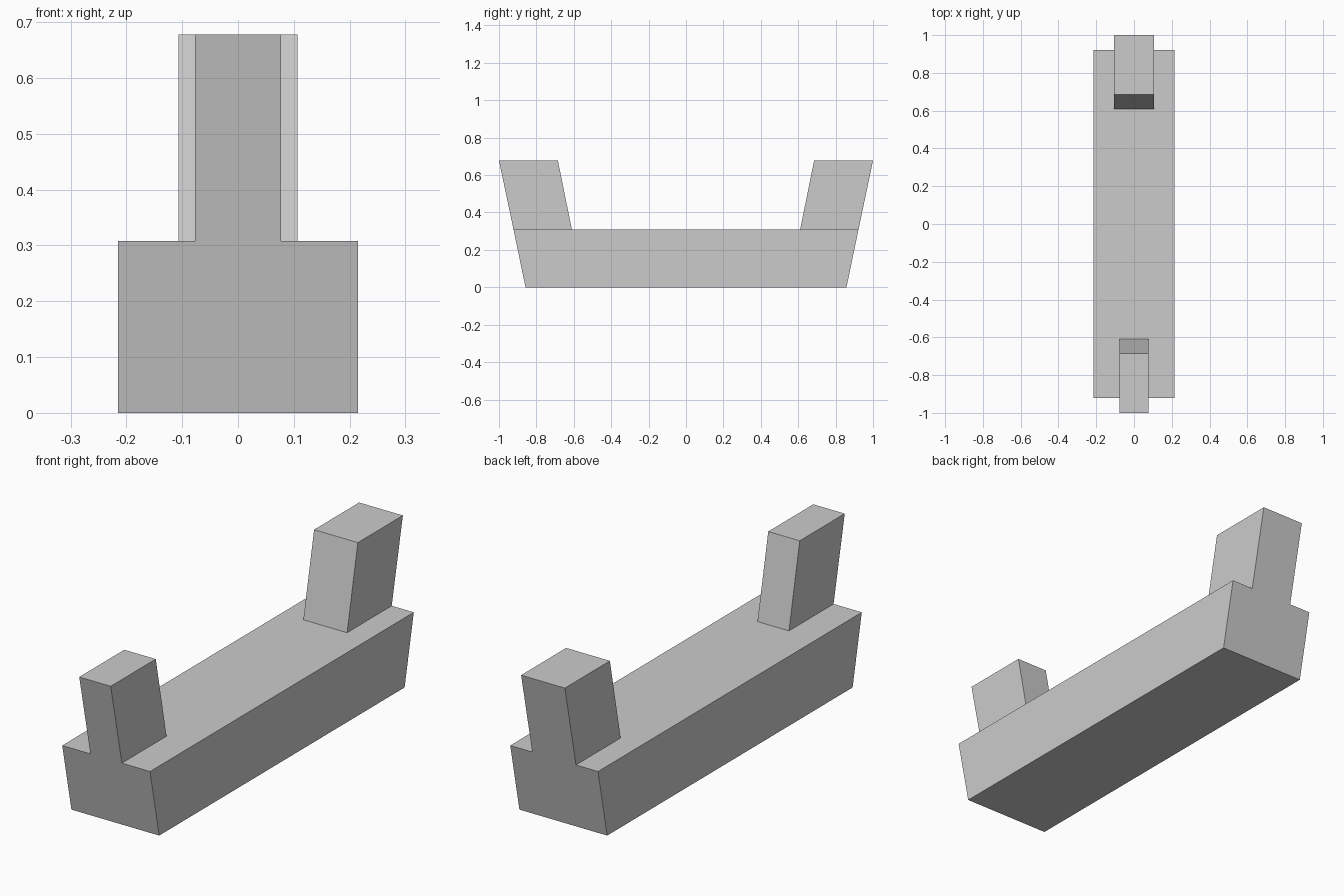
import bpy
import bmesh

cube = bpy.data.objects.get("Cube")
if cube:
    bpy.data.objects.remove(cube, do_unlink=True)

grey = bpy.data.materials.new("plain_grey")
grey.use_nodes = True
colour = (0.6, 0.6, 0.6, 1)
grey.diffuse_color = colour
grey.node_tree.nodes["Principled BSDF"].inputs["Base Color"].default_value = colour

DECK, TOP = 0.308, 0.678      # heights of the beam top and post tops
FOOT, DECK_END = 0.858, 0.922  # beam half lengths at bottom and top


def extruded_profile(name, profile, half_width):
    """Extrude a side profile of (y, z) points across x."""
    bm = bmesh.new()
    face = bm.faces.new([bm.verts.new((-half_width, y, z)) for y, z in profile])
    grown = bmesh.ops.extrude_face_region(bm, geom=[face])["geom"]
    verts = [g for g in grown if isinstance(g, bmesh.types.BMVert)]
    bmesh.ops.translate(bm, verts=verts, vec=(2 * half_width, 0, 0))
    bmesh.ops.recalc_face_normals(bm, faces=bm.faces)
    mesh = bpy.data.meshes.new(name)
    bm.to_mesh(mesh)
    bm.free()
    mesh.materials.append(grey)
    obj = bpy.data.objects.new(name, mesh)
    bpy.context.collection.objects.link(obj)
    return obj


# Long beam with ends that lean outwards
extruded_profile("beam", [(-FOOT, 0), (FOOT, 0), (DECK_END, DECK), (-DECK_END, DECK)], 0.215)

# Leaning end posts, narrow at the front and wide at the back
for name, side, half_width in (("front_post", -1, 0.077), ("back_post", 1, 0.107)):
    profile = [(0.61, DECK), (DECK_END, DECK), (1, TOP), (0.685, TOP)]
    extruded_profile(name, [(side * y, z) for y, z in profile], half_width)
